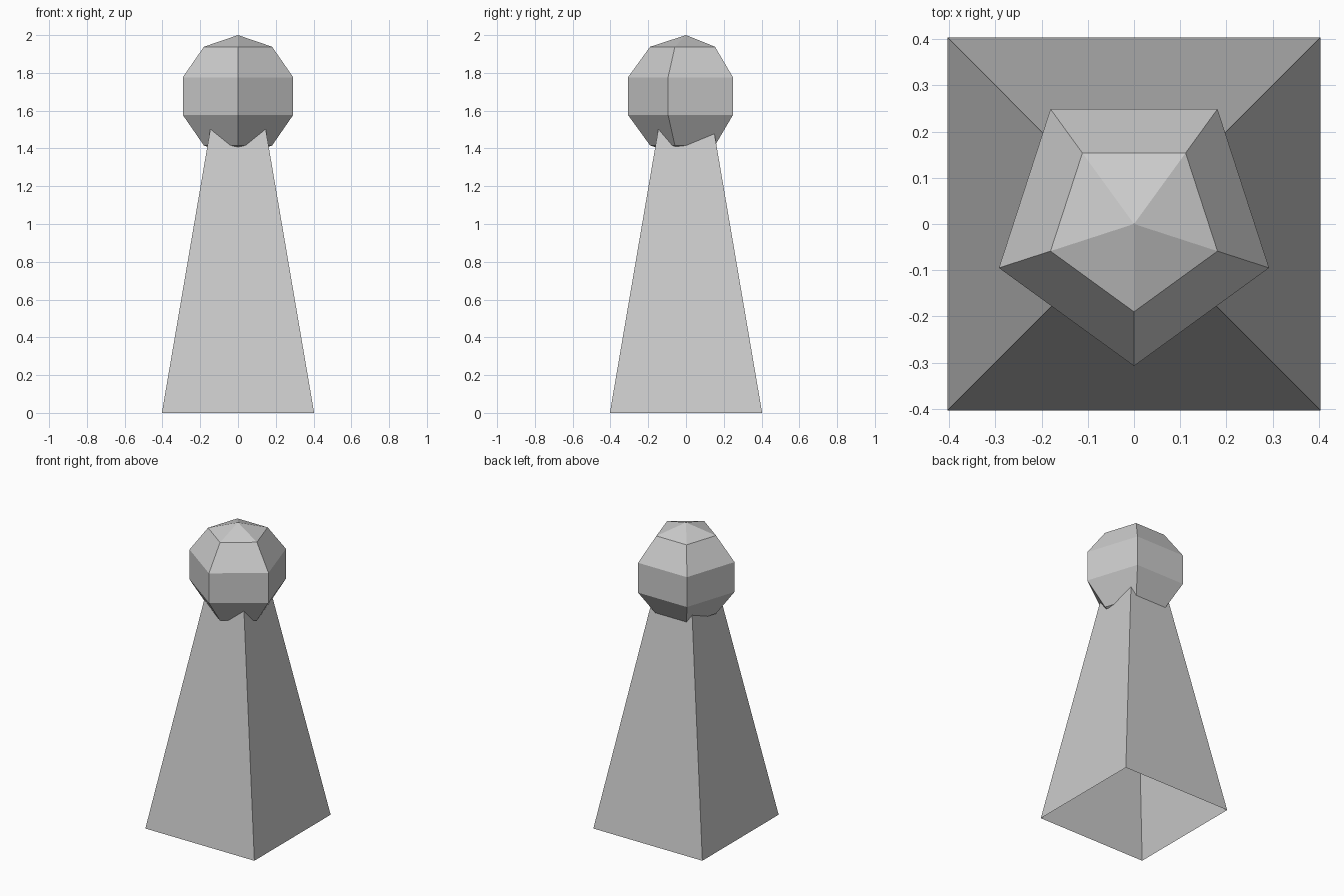
import bpy, bmesh
from math import sin, cos, pi, sqrt

if "Cube" in bpy.data.objects:
    bpy.data.objects.remove(bpy.data.objects["Cube"])


def lathe(name, profile, sides, start):
    """Sweep (radius, z) points around z; zero radius makes a pole."""
    bm = bmesh.new()
    rings = []
    for r, z in profile:
        n = sides if r > 1e-5 else 1
        rings.append([bm.verts.new((r * cos(start + 2 * pi * i / sides),
                                    r * sin(start + 2 * pi * i / sides), z))
                      for i in range(n)])
    for low, high in zip(rings, rings[1:]):
        for i in range(sides):
            j = (i + 1) % sides
            quad = [low[i % len(low)], low[j % len(low)],
                    high[j % len(high)], high[i % len(high)]]
            bm.faces.new(list(dict.fromkeys(quad)))
    mesh = bpy.data.meshes.new(name)
    bm.to_mesh(mesh)
    bm.free()
    obj = bpy.data.objects.new(name, mesh)
    bpy.context.collection.objects.link(obj)
    return obj


# Tapered square body, open underneath, its top hidden in the head
top = 1.64
lathe("body", [(0.403 * sqrt(2), 0), ((0.403 - 0.1707 * top) * sqrt(2), top)],
      4, pi / 4)

# Five-sided ball head with a corner facing the front
R = 0.323
centre = 2 - R
lathe("head", [(R * sin(pi * k / 5), centre - R * cos(pi * k / 5))
               for k in range(6)], 5, -pi / 2)
